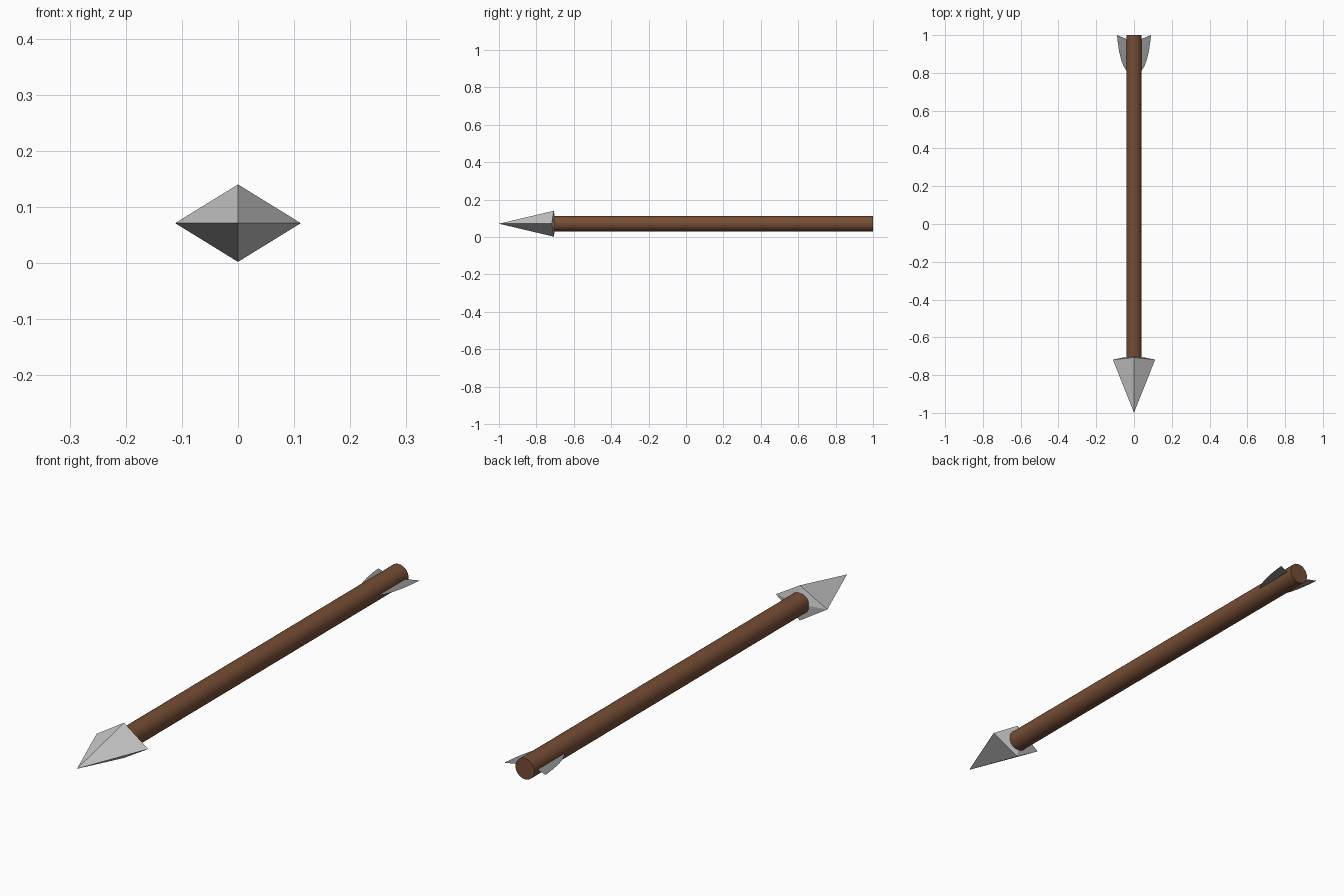
import bpy
import math

if "Cube" in bpy.data.objects:
    bpy.data.objects.remove(bpy.data.objects["Cube"])

AXIS_Z = 0.071  # height of the arrow's centre line


def material(name, rgb):
    mat = bpy.data.materials.new(name)
    mat.diffuse_color = (*rgb, 1)
    mat.use_nodes = True
    mat.node_tree.nodes["Principled BSDF"].inputs["Base Color"].default_value = mat.diffuse_color
    return mat


def mesh_object(name, verts, faces, mat=None):
    mesh = bpy.data.meshes.new(name)
    mesh.from_pydata(verts, [], faces)
    mesh.update()
    obj = bpy.data.objects.new(name, mesh)
    obj.location.z = AXIS_Z
    bpy.context.collection.objects.link(obj)
    if mat:
        mesh.materials.append(mat)
    return obj


wood = material("wood", (0.18, 0.075, 0.035))
feather = material("feather", (0.27, 0.27, 0.27))

# Shaft: round rod running along y
front, back = -0.72, 1.0
bpy.ops.mesh.primitive_cylinder_add(
    vertices=32, radius=0.041, depth=back - front,
    location=(0, (front + back) / 2, AXIS_Z), rotation=(math.pi / 2, 0, 0))
shaft = bpy.context.object
shaft.name = "shaft"
shaft.data.materials.append(wood)
bpy.ops.object.shade_smooth_by_angle(angle=math.radians(35))

# Arrowhead: diamond pyramid with a shallow pointed back
tip, rear = 0, 5
head_verts = [(0, -1, 0),
              (0.112, -0.718, 0), (0, -0.707, 0.069),
              (-0.112, -0.718, 0), (0, -0.707, -0.069),
              (0, -0.695, 0)]
head_faces = []
for i in range(4):
    a, b = 1 + i, 1 + (i + 1) % 4
    head_faces += [(tip, a, b), (rear, b, a)]
mesh_object("arrowhead", head_verts, head_faces)

# Fletching: thin curved vane, mirrored to the other side
outline = [(0.0, 0.79), (0.04, 0.812), (0.055, 0.835), (0.068, 0.87),
           (0.078, 0.91), (0.085, 0.955), (0.09, 1.0), (0.04, 0.98), (0.0, 0.965)]
vane = mesh_object("fletching", [(x, y, 0) for x, y in outline],
                   [tuple(range(len(outline)))], feather)
vane.modifiers.new("other_side", 'MIRROR').use_axis = (True, False, False)
